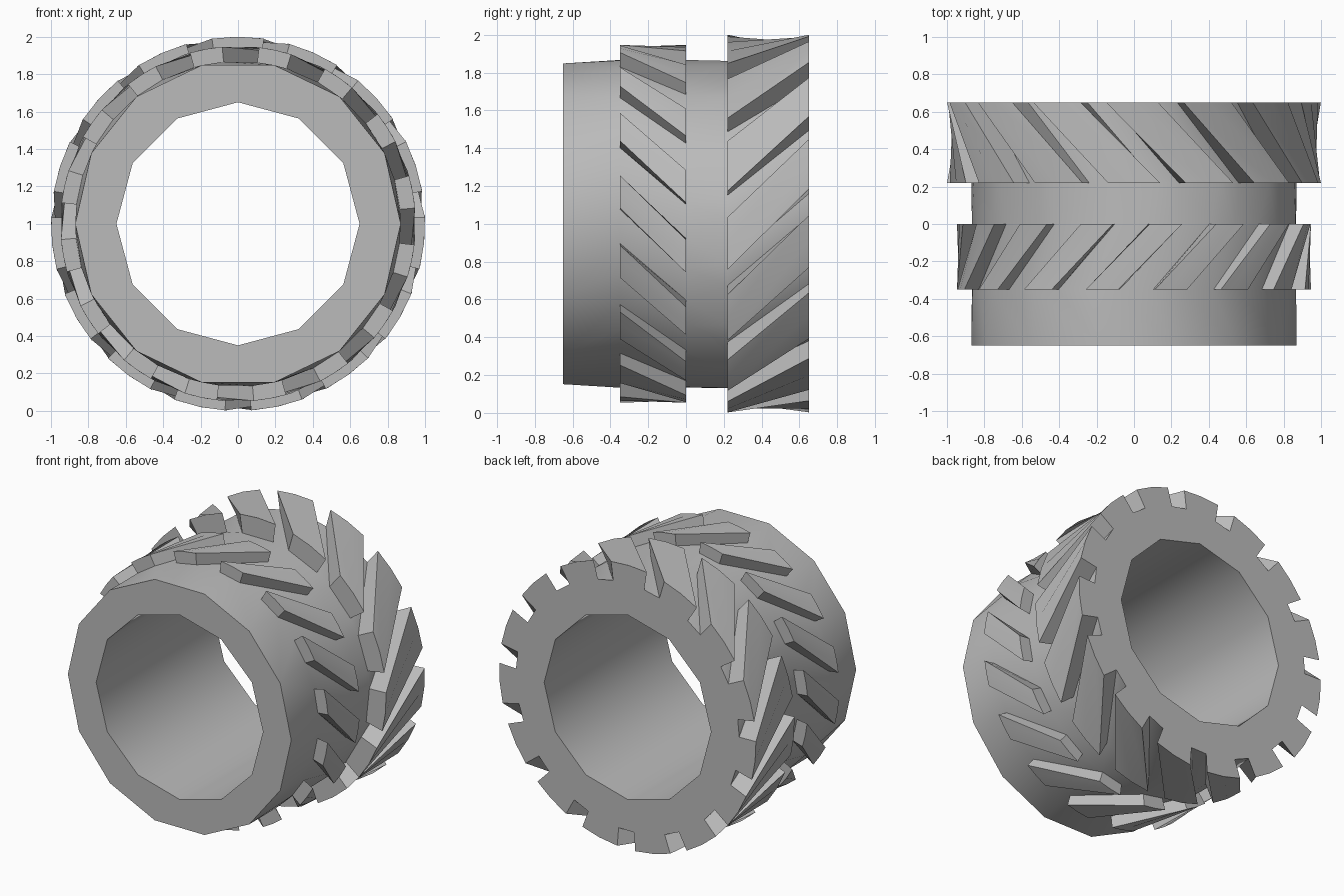
import bpy
import bmesh
from math import sin, cos, radians, tau

cube = bpy.data.objects.get("Cube")
if cube:
    bpy.data.objects.remove(cube)

CENTRE_Z = 1.0
DRUM_R, BORE_R = 0.87, 0.65
FRONT, BACK = -0.65, 0.65

# Single plain grey
grey = bpy.data.materials.new("plain_grey")
grey.use_nodes = True
grey.diffuse_color = (0.5, 0.5, 0.5, 1)
grey.node_tree.nodes["Principled BSDF"].inputs["Base Color"].default_value = (0.5, 0.5, 0.5, 1)


def point(bm, radius, degrees, y):
    a = radians(degrees)
    return bm.verts.new((radius * cos(a), y, CENTRE_Z + radius * sin(a)))


def even_angles(count):
    return [360 * i / count for i in range(count)]


def lug_angles(count, centre, half):
    """Both edges of every lug, in order around the drum."""
    return [360 * k / count + centre + s * half for k in range(count) for s in (-1, 1)]


def loop(bm, radius, angles, y):
    return [(a, point(bm, radius, a, y)) for a in angles]


def zip_loops(bm, first, second):
    """Fill between two loops that may have different numbers of points."""
    a = sorted((d % 360, i, v) for i, (d, v) in enumerate(first))
    b = sorted((d % 360, i, v) for i, (d, v) in enumerate(second))
    i = j = 0
    while i < len(a) or j < len(b):
        va, vb = a[i % len(a)][2], b[j % len(b)][2]
        next_a = a[(i + 1) % len(a)][0] + 360 * ((i + 1) // len(a))
        next_b = b[(j + 1) % len(b)][0] + 360 * ((j + 1) // len(b))
        if j >= len(b) or (i < len(a) and next_a <= next_b):
            bm.faces.new((va, vb, a[(i + 1) % len(a)][2]))
            i += 1
        else:
            bm.faces.new((va, vb, b[(j + 1) % len(b)][2]))
            j += 1


def match_loops(bm, first, second):
    """Join two loops point by point, so the skin follows the lug twist."""
    n = len(first)
    for i in range(n):
        k = (i + 1) % n
        bm.faces.new((first[i][1], second[i][1], second[k][1], first[k][1]))


def finish(bm, name):
    bmesh.ops.recalc_face_normals(bm, faces=bm.faces)
    mesh = bpy.data.meshes.new(name)
    bm.to_mesh(mesh)
    bm.free()
    mesh.materials.append(grey)
    obj = bpy.data.objects.new(name, mesh)
    bpy.context.collection.objects.link(obj)
    bpy.ops.object.select_all(action='DESELECT')
    obj.select_set(True)
    bpy.context.view_layer.objects.active = obj
    bpy.ops.object.shade_smooth_by_angle(angle=radians(35))
    return obj


# Tread rows: count, y range, start and end centre angle, half width, outer radius
front_row = dict(count=16, y=(-0.35, 0.0), turn=(10.4, -10.4), half=5.3, radius=0.95)
back_row = dict(count=15, y=(0.22, BACK), turn=(-6, 18.6), half=8.0, radius=1.0)

# Drum: faceted front, skin passing under both tread rows, open bore
bm = bmesh.new()
front_edge = loop(bm, DRUM_R, even_angles(14), FRONT)
skins = []
for row in (front_row, back_row):
    skins.append([loop(bm, DRUM_R, lug_angles(row["count"], t, row["half"]), y)
                  for t, y in zip(row["turn"], row["y"])])
    match_loops(bm, *skins[-1])
zip_loops(bm, front_edge, skins[0][0])
zip_loops(bm, skins[0][1], skins[1][0])
bore_front = loop(bm, BORE_R, even_angles(12), FRONT)
bore_back = loop(bm, BORE_R, even_angles(12), BACK)
match_loops(bm, bore_front, bore_back)
zip_loops(bm, front_edge, bore_front)
zip_loops(bm, skins[1][1], bore_back)
finish(bm, "drum")


# Lugs: slanted straight-edged blocks, twisted from one end to the other
def tread(name, count, y, turn, half, radius):
    bm = bmesh.new()
    for k in range(count):
        ends = []
        for t, depth in zip(turn, y):
            mid = 360 * k / count + t
            ends.append([point(bm, DRUM_R, mid - half, depth)]
                        + [point(bm, radius, mid + s * half, depth) for s in (-1, 0, 1)]
                        + [point(bm, DRUM_R, mid + half, depth)])
        for end in ends:
            bm.faces.new(end)
        n = len(ends[0])
        for i in range(n):
            j = (i + 1) % n
            bm.faces.new((ends[0][i], ends[0][j], ends[1][j], ends[1][i]))
    return finish(bm, name)


tread("front_tread", **front_row)
tread("back_tread", **back_row)
